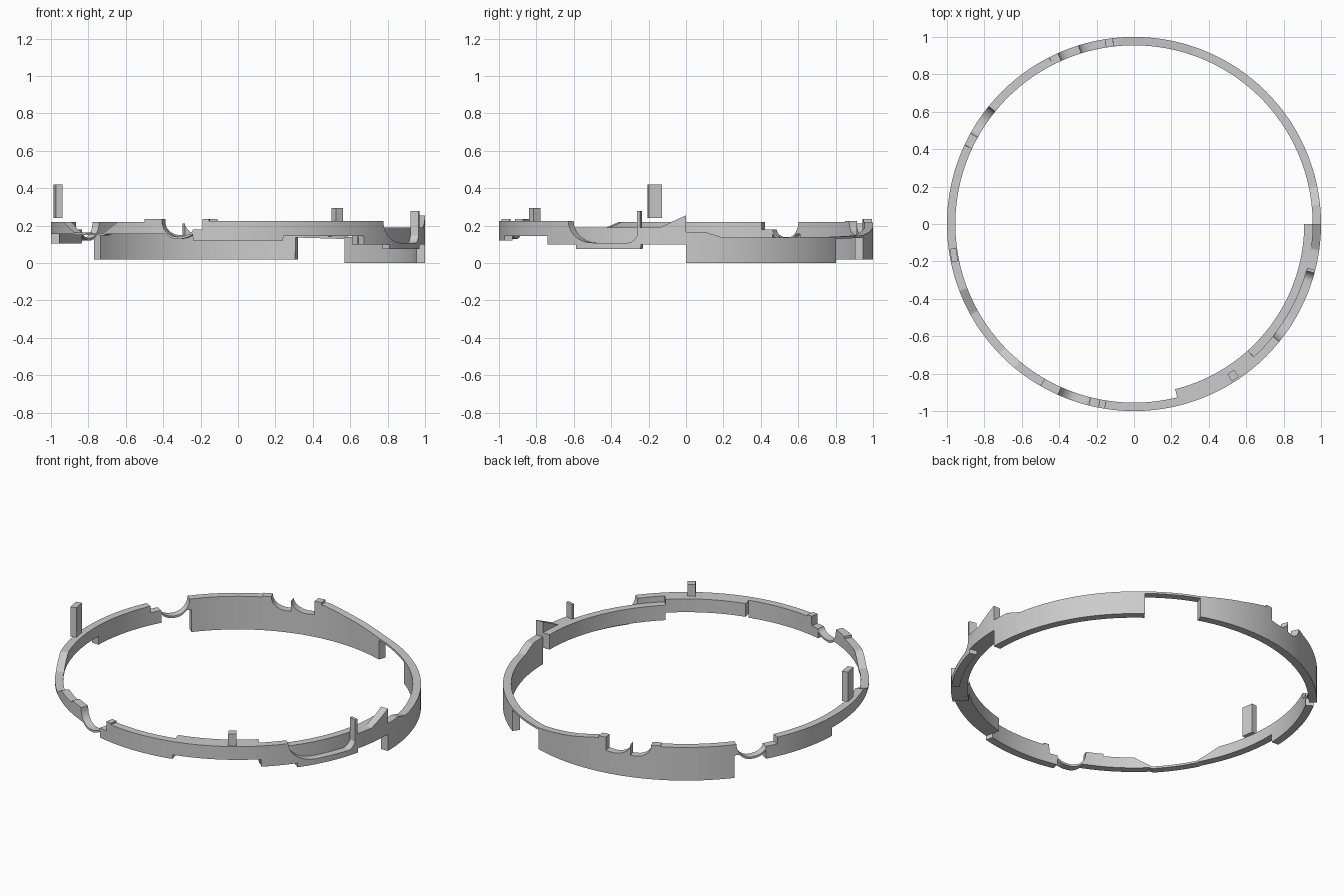
import bpy, bmesh
from math import sin, cos, pi, radians

if "Cube" in bpy.data.objects:
    bpy.data.objects.remove(bpy.data.objects["Cube"])


def fall(a0, z0, a1, z1, n=8):
    """Quarter bowl: steep at the high start, flat at the low end."""
    return [(a0 + (a1 - a0) * (1 - cos(i * pi / 2 / n)), z0 + (z1 - z0) * sin(i * pi / 2 / n)) for i in range(n + 1)]


def rise(a0, z0, a1, z1):
    return fall(a1, z1, a0, z0)[::-1]


def height(profile, a):
    for (a0, z0), (a1, z1) in zip(profile, profile[1:]):
        if a0 <= a <= a1 and a1 > a0:
            return z0 + (z1 - z0) * (a - a0) / (a1 - a0)
    return profile[-1][1]


def arc_wall(name, r0, r1, top, bottom, thin=0.012, closed=False):
    """Curved wall whose top and bottom heights follow angle profiles (degrees)."""
    start, end = top[0][0], top[-1][0]
    e = 0.02
    angles = {start + e / 2, end - e / 2}
    for a, _ in top + bottom:
        angles |= {x for x in (a - e, a + e) if start < x < end}
    angles |= {start + i * 1.5 for i in range(1, int((end - start) / 1.5))}
    bm = bmesh.new()
    cols = []
    for a in sorted(angles):
        zt = height(top, a)
        zb = min(height(bottom, a), zt - thin)
        c, s = cos(radians(a)), sin(radians(a))
        cols.append([bm.verts.new((r * c, r * s, z)) for r, z in ((r0, zb), (r1, zb), (r1, zt), (r0, zt))])
    pairs = list(zip(cols, cols[1:]))
    if closed:
        pairs.append((cols[-1], cols[0]))
    for p, q in pairs:
        for k in range(4):
            m = (k + 1) % 4
            bm.faces.new((p[k], q[k], q[m], p[m]))
    if not closed:
        bm.faces.new(cols[0])
        bm.faces.new(cols[-1])
    bmesh.ops.recalc_face_normals(bm, faces=bm.faces)
    me = bpy.data.meshes.new(name)
    bm.to_mesh(me)
    bm.free()
    ob = bpy.data.objects.new(name, me)
    bpy.context.collection.objects.link(ob)
    bpy.ops.object.select_all(action='DESELECT')
    ob.select_set(True)
    bpy.context.view_layer.objects.active = ob
    bpy.ops.object.shade_smooth_by_angle(angle=radians(25))
    return ob


# Main ring, angles measured from +x counter-clockwise
top = [(0, .165), (6, .165), (11.5, .135), (53, .14), (71, .148), (77, .162), (87, .19), (95, .22),
       (96.5, .22), (96.5, .235), (99, .235), (99, .155), (102, .15)]
top += rise(102, .15, 107.3, .215) + [(107.3, .15), (109, .15)]
top += rise(109, .15, 114, .22) + [(114, .225), (117, .225), (117, .22), (141, .22)]
top += fall(141, .22, 146, .132) + rise(146, .132, 151, .18)                # rear left scoop
top += [(155, .18), (155, .22), (201, .22), (209, .163), (224, .16), (230, .22), (240, .22), (240, .235), (246, .235)]
top += fall(246, .225, 251, .14) + rise(251, .14, 256, .178)                # front scoop
top += [(259, .178), (259, .235), (261, .235), (261, .225), (321, .225)]
top += fall(321, .225, 330, .108) + [(342, .108)] + rise(342, .108, 345.3, .19)   # right scoop
top += [(352, .19), (360, .255)]

bottom = [(0, 0), (53.4, 0), (53.4, .136), (71.3, .136), (71.3, .02), (140.4, .02), (140.4, .155),
          (151, .155), (151, .105), (178, .105), (178, .155), (256, .155), (256, .12), (284, .12),
          (284, .145), (312.3, .145), (312.3, .1), (324, .1), (324, .075), (346, .075), (346, .1), (360, .1)]
arc_wall("main_ring", .955, 1, top, bottom, closed=True)

# Inner ledge along the front right
arc_wall("inner_ledge", .91, .9555, [(284, .225), (312, .225), (312, .19), (360, .19)],
         [(284, .145), (312, .145), (312, .1), (360, .1)])

# Upright tabs: name, centre angle, half width, radii, heights
for name, a, w, r0, r1, z0, z1 in (("left_post", 189.8, 2.1, .96, .995, .24, .42),
                                   ("front_tab", 303.2, 1.3, .945, .99, .22, .295),
                                   ("right_tab", 345.3, .5, .955, 1, .075, .278)):
    arc_wall(name, r0, r1, [(a - w, z1), (a + w, z1)], [(a - w, z0), (a + w, z0)])
